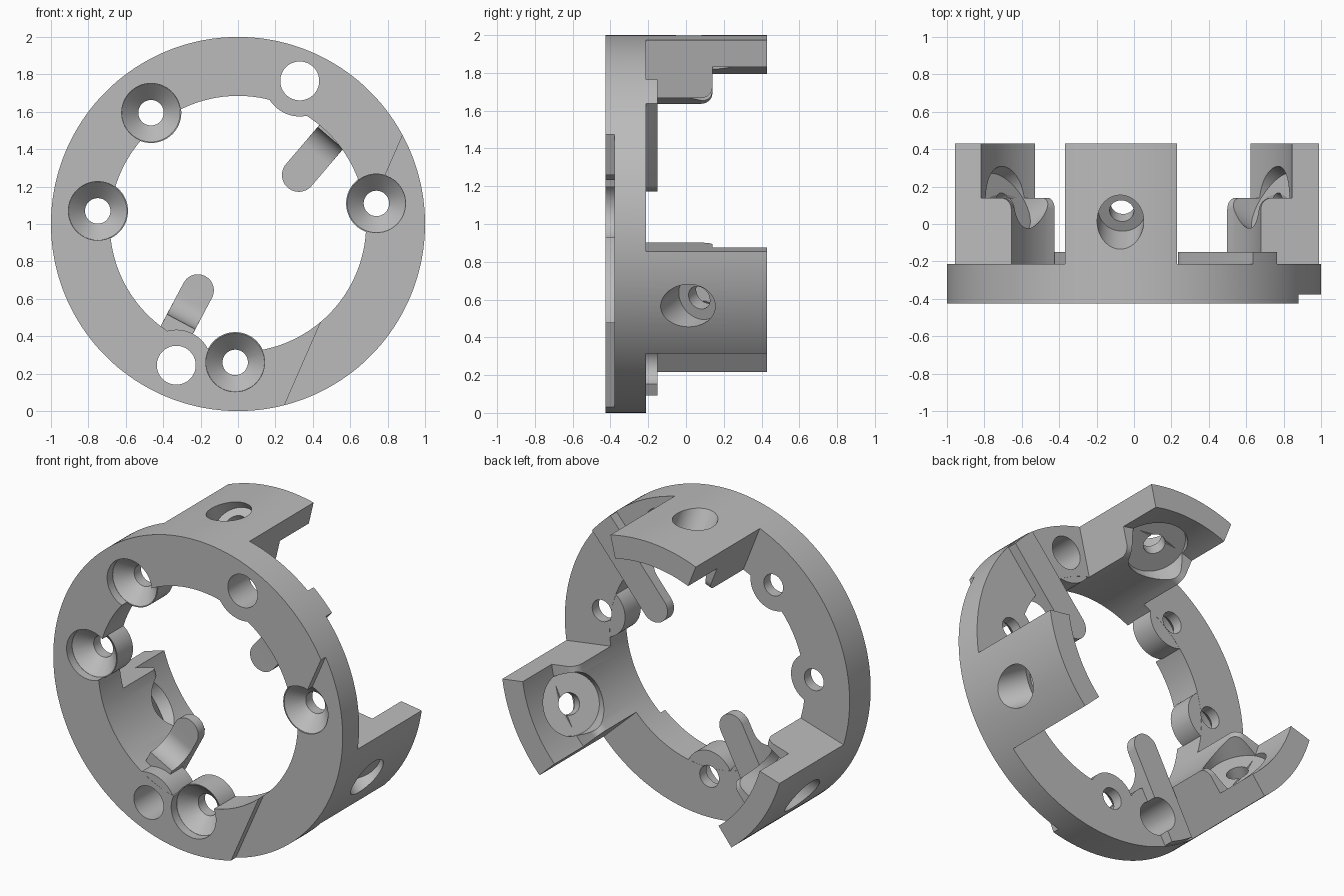
import bpy, bmesh, math
from mathutils import Vector

if "Cube" in bpy.data.objects:
    bpy.data.objects.remove(bpy.data.objects["Cube"])

grey = bpy.data.materials.new("satin_grey")
grey.diffuse_color = (0.5, 0.5, 0.5, 1)
grey.use_nodes = True
grey.node_tree.nodes["Principled BSDF"].inputs["Base Color"].default_value = grey.diffuse_color


def finish(name, bm):
    bmesh.ops.recalc_face_normals(bm, faces=bm.faces)
    me = bpy.data.meshes.new(name)
    bm.to_mesh(me)
    bm.free()
    me.materials.append(grey)
    ob = bpy.data.objects.new(name, me)
    bpy.context.collection.objects.link(ob)
    return ob


def at(r, deg, y):
    a = math.radians(deg)
    return Vector((r * math.cos(a), y, 1 + r * math.sin(a)))


def sweep(name, profile, a0, a1, steps):
    """Revolve a closed (radius, y) profile about the ring axis."""
    bm = bmesh.new()
    full = a1 - a0 == 360
    rows = [[bm.verts.new(at(r, a0 + (a1 - a0) * i / steps, y)) for r, y in profile]
            for i in range(steps if full else steps + 1)]
    n = len(profile)
    for i in range(steps):
        p, q = rows[i], rows[(i + 1) % len(rows)]
        for j in range(n):
            k = (j + 1) % n
            bm.faces.new((p[j], p[k], q[k], q[j]))
    if not full:
        bm.faces.new(rows[0])
        bm.faces.new(rows[-1])
    return finish(name, bm)


def prism(name, points, depth):
    """Extrude a 3D outline along a vector."""
    bm = bmesh.new()
    f = bm.faces.new([bm.verts.new(p) for p in points])
    ext = bmesh.ops.extrude_face_region(bm, geom=[f])
    vs = [v for v in ext["geom"] if isinstance(v, bmesh.types.BMVert)]
    bmesh.ops.translate(bm, verts=vs, vec=depth)
    return finish(name, bm)


def rod(name, p0, p1, r0, r1=None, seg=64):
    p0, p1 = Vector(p0), Vector(p1)
    bm = bmesh.new()
    bmesh.ops.create_cone(bm, cap_ends=True, segments=seg, radius1=r0,
                          radius2=r0 if r1 is None else r1, depth=(p1 - p0).length)
    rot = Vector((0, 0, 1)).rotation_difference(p1 - p0).to_matrix().to_4x4()
    bm.transform(rot)
    bmesh.ops.translate(bm, verts=bm.verts, vec=(p0 + p1) / 2)
    return finish(name, bm)


def combine(ob, other, op):
    m = ob.modifiers.new("join", 'BOOLEAN')
    m.object, m.operation, m.solver = other, op, 'EXACT'
    bpy.context.view_layer.objects.active = ob
    bpy.ops.object.modifier_apply(modifier=m.name)
    bpy.data.objects.remove(other)


def yrod(x, z, y0, y1, r0, r1=None):
    return rod("y_rod", (x, y0, z), (x, y1, z), r0, r1)


FRONT, BACK = -0.425, -0.213
plain = [(0.33, 1.765), (-0.33, 0.245)]
sunk = [(-0.465, 1.595), (-0.75, 1.07), (0.74, 1.11), (-0.015, 0.26)]
bars = [(0.325, 1.262, 49.5, 0.09), (-0.215, 0.645, 242, 0.086)]
tabs = [94.2, -25.8, 214.2]

# ring and tabs: one revolved section, cleared between the tabs
corner = [(0.745 - 0.06 * math.sin(math.pi / 12 * i), 0.08 + 0.06 * math.cos(math.pi / 12 * i))
          for i in range(7)]
body = sweep("mounting_ring", [(0.685, FRONT), (1, FRONT), (1, 0.43), (0.855, 0.43),
                               (0.855, 0.14)] + corner, 0, 360, 180)
for a in tabs:
    combine(body, sweep("gap", [(0.4, BACK), (1.3, BACK), (1.3, 0.7), (0.4, 0.7)],
                        a + 17.5, a + 102.5, 40), 'DIFFERENCE')

# bars with round inner ends and a curved gusset to the ring, plus hole lobes
extras = []
for x, z, deg, w in bars:
    a = math.radians(deg)
    d, s = Vector((math.cos(a), 0, math.sin(a))), Vector((-math.sin(a), 0, math.cos(a)))
    c = Vector((x, BACK - 0.002, z))
    outline = [c + d * 0.9 - s * w, c + d * 0.9 + s * w]
    for i in range(25):
        t = math.pi / 2 + math.pi * i / 24
        outline.append(c + (d * math.cos(t) + s * math.sin(t)) * w)
    extras.append(prism("bar", outline, Vector((0, 0.065, 0))))
    wall = 0.26 if deg < 90 else 0.19
    prof = [(wall + 0.12, 0.03), (wall - 0.12, 0.03)]
    for i in range(13):
        t = math.pi / 2 * i / 12
        prof.append((wall - 0.12 + 0.12 * math.sin(t), -0.12 + 0.12 * math.cos(t)))
    prof.append((wall + 0.12, -0.12))
    extras.append(prism("gusset", [c + d * u + Vector((0, v, 0)) - s * w * 0.995 for u, v in prof],
                        s * w * 1.99))
for x, z in plain:
    extras.append(yrod(x, z, FRONT + 0.001, BACK - 0.001, 0.19))
for x, z in sunk:
    extras.append(yrod(x, z, -0.372, BACK - 0.001, 0.162))
for e in extras:
    combine(e, rod("limit", (0, -1, 1), (0, 1, 1), 0.996, seg=180), 'INTERSECT')
    combine(body, e, 'UNION')

# plain through holes and countersunk screw holes
for x, z in plain:
    combine(body, yrod(x, z, -0.7, -0.1, 0.104), 'DIFFERENCE')
for x, z in sunk:
    combine(body, yrod(x, z, -0.7, -0.37, 0.157), 'DIFFERENCE')
    combine(body, yrod(x, z, -0.371, -0.28, 0.157, 0.068), 'DIFFERENCE')
    combine(body, yrod(x, z, -0.30, -0.1, 0.068), 'DIFFERENCE')

# tilted stepped hole in each tab, with a spot face on the inside
for a in tabs:
    for t0, t1, r in ((-0.3, 0.12, 0.125), (0, 0.4, 0.065), (0.2, 0.6, 0.186)):
        p = [at(1 - t * 0.866, a, 0.01 + t * 0.5) for t in (t0, t1)]
        combine(body, rod("tab_hole", p[0], p[1], r), 'DIFFERENCE')

# shallow step across one side of the front face
n, u = Vector((0.916, 0, -0.401)), Vector((0.401, 0, 0.916))
base = Vector((0, -0.8, 1)) + n * 0.616
combine(body, prism("step", [base - u * 1.5, base + u * 1.5, base + u * 1.5 + n, base - u * 1.5 + n],
                    Vector((0, 0.422, 0))), 'DIFFERENCE')

bpy.ops.object.select_all(action='DESELECT')
body.select_set(True)
bpy.context.view_layer.objects.active = body
bpy.ops.object.shade_smooth_by_angle(angle=math.radians(30))
